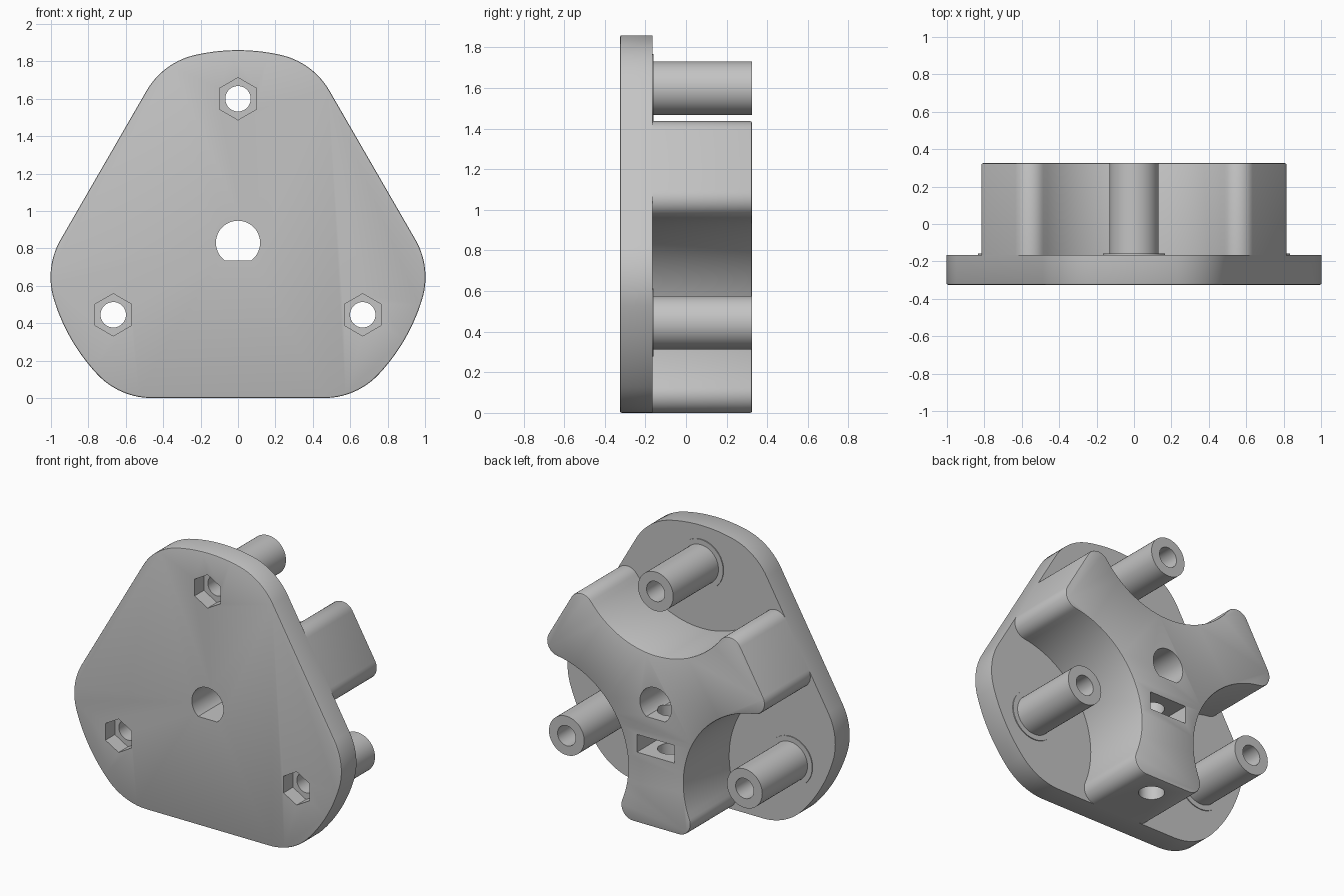
import bpy, bmesh
from math import sin, cos, radians, degrees, atan2, hypot, pi

cube = bpy.data.objects.get("Cube")
if cube:
    bpy.data.objects.remove(cube, do_unlink=True)

# Main dimensions
HUB_Z = 0.83                      # height of the hub axis, also side distance
FRONT, PLATE_BACK, BACK = -0.325, -0.165, 0.325
POST_DIST = 0.77

grey = bpy.data.materials.new("plain grey")
grey.use_nodes = True
GREY = (0.55, 0.55, 0.55, 1)
grey.diffuse_color = GREY
grey.node_tree.nodes["Principled BSDF"].inputs["Base Color"].default_value = GREY


def arc(cx, cz, r, a0, a1, n):
    """Points on an arc, angles in degrees."""
    angles = [radians(a0 + (a1 - a0) * i / n) for i in range(n + 1)]
    return [(cx + r * cos(a), cz + r * sin(a)) for a in angles]


def polar(dist, angle):
    return dist * cos(radians(angle)), dist * sin(radians(angle))


def circle(cx, cz, r, n=48, start=0):
    return arc(cx, cz, r, start, start + 360, n)[:-1]


def three_times(third):
    """Repeat a third of an outline around the hub and drop doubled points."""
    pts = []
    for k in range(3):
        c, s = cos(k * 2 * pi / 3), sin(k * 2 * pi / 3)
        for x, z in third:
            p = (x * c - z * s, x * s + z * c)
            if not pts or hypot(p[0] - pts[-1][0], p[1] - pts[-1][1]) > 1e-4:
                pts.append(p)
    return pts


def prism(name, outline, y0, y1, bevel_y=None, bevel=0.008):
    """Extrude an outline in the x-z plane along y, softening one rim."""
    bm = bmesh.new()
    face = bm.faces.new([bm.verts.new((x, y0, HUB_Z + z)) for x, z in outline])
    ext = bmesh.ops.extrude_face_region(bm, geom=[face])
    for v in ext["geom"]:
        if isinstance(v, bmesh.types.BMVert):
            v.co.y = y1
    bmesh.ops.recalc_face_normals(bm, faces=bm.faces)
    if bevel_y is not None:
        rim = [e for e in bm.edges if all(abs(v.co.y - bevel_y) < 1e-5 for v in e.verts)]
        bmesh.ops.bevel(bm, geom=rim, offset=bevel, segments=2, profile=0.5,
                        affect="EDGES")
    mesh = bpy.data.meshes.new(name)
    bm.to_mesh(mesh)
    bm.free()
    mesh.materials.append(grey)
    obj = bpy.data.objects.new(name, mesh)
    bpy.context.collection.objects.link(obj)
    return obj


def select_only(obj):
    bpy.ops.object.select_all(action="DESELECT")
    obj.select_set(True)
    bpy.context.view_layer.objects.active = obj


def cut(obj, cutters):
    """Subtract each cutter and discard it."""
    for cutter in cutters:
        cutter.hide_render = True
        mod = obj.modifiers.new("cut", "BOOLEAN")
        mod.operation, mod.solver, mod.object = "DIFFERENCE", "EXACT", cutter
        select_only(obj)
        bpy.ops.object.modifier_apply(modifier=mod.name)
        bpy.data.objects.remove(cutter, do_unlink=True)


def smooth(obj):
    select_only(obj)
    bpy.ops.object.shade_smooth_by_angle(angle=radians(30))


# Hub bore with one flat at the bottom
BORE_R, BORE_FLAT = 0.118, 0.095
flat_angle = degrees(atan2(-BORE_FLAT, (BORE_R ** 2 - BORE_FLAT ** 2) ** 0.5))
bore_outline = arc(0, 0, BORE_R, flat_angle, 180 - flat_angle, 48)


def bore():
    return prism("bore_cutter", bore_outline, FRONT - 0.1, BACK + 0.1)


# Plate outline: straight sides, fillets and a wide arc on each corner
R, T = 1.03, 0.46
fr = (R * R - HUB_Z ** 2 - T * T) / (2 * (R - HUB_Z))
a = degrees(atan2(HUB_Z - fr, T))
fd = R - fr
third = (arc(*polar(fd, -a), fr, -90, -a, 14)
         + arc(0, 0, R, -a, a - 60, 14)
         + arc(*polar(fd, a - 60), fr, a - 60, 30, 14))
plate = prism("base_plate", three_times(third), FRONT, PLATE_BACK, FRONT)

# Three-armed body: rounded arm ends joined by hollow curves
er, et, hollow_d = 0.09, 0.17, 0.948
ez = er - HUB_Z
hx, hz = polar(hollow_d, -30)
phi = degrees(atan2(hz - ez, hx - et))
hollow_r = hypot(hx - et, hz - ez) - er
end_d, end_a = hypot(et, ez), degrees(atan2(ez, et))
third = (arc(et, ez, er, -90, phi, 12)
         + arc(hx, hz, hollow_r, phi + 180, 120 - phi, 32)
         + arc(*polar(end_d, -60 - end_a), er, -60 - phi, 30, 12))
body = prism("three_arm_body", three_times(third), PLATE_BACK, BACK, BACK)

# Nut slot and radial screw hole in the lower arm
slot = prism("slot_cutter", [(-0.14, -0.355), (0.14, -0.355), (0.14, -0.235), (-0.14, -0.235)],
             0.03, BACK + 0.1)
bpy.ops.mesh.primitive_cylinder_add(vertices=40, radius=0.08, depth=0.9,
                                    location=(0, 0.167, 0.35))
screw = bpy.context.object
cut(body, [bore(), slot, screw])
smooth(body)

# Posts with raised rings, through holes and hexagonal nut pockets
cut(plate, [bore()])
for name, angle in (("top", 90), ("right", 210), ("left", 330)):
    px, pz = polar(POST_DIST, angle)

    def hole():
        return prism("hole_cutter", circle(px, pz, 0.068, 40), FRONT - 0.1, BACK + 0.1)

    pocket = prism("pocket_cutter", circle(px, pz, 0.113, 6, 90), FRONT - 0.1, FRONT + 0.1)
    cut(plate, [pocket, hole()])
    post = prism(name + "_post", circle(px, pz, 0.132), PLATE_BACK, BACK)
    ring = prism(name + "_post_ring", circle(px, pz, 0.167), PLATE_BACK, PLATE_BACK + 0.006)
    for part in (post, ring):
        cut(part, [hole()])
        smooth(part)
smooth(plate)
